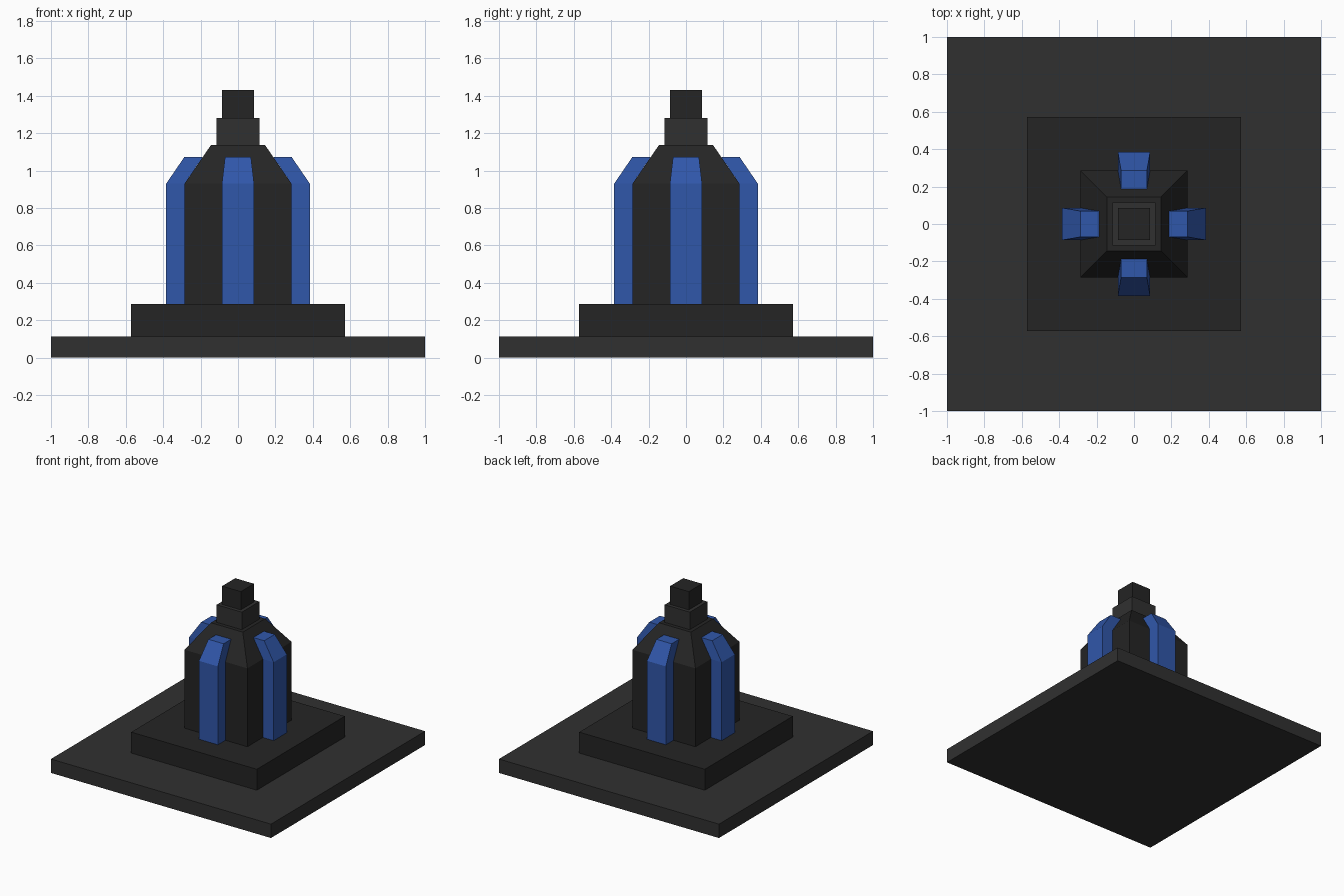
import bpy, bmesh
from math import pi
from mathutils import Matrix

if "Cube" in bpy.data.objects:
    bpy.data.objects.remove(bpy.data.objects["Cube"])


def material(name, color):
    mat = bpy.data.materials.new(name)
    mat.diffuse_color = (*color, 1)
    mat.use_nodes = True
    mat.node_tree.nodes["Principled BSDF"].inputs["Base Color"].default_value = mat.diffuse_color
    return mat


def loft(name, sections, mat, turn=0):
    """Stack rectangular sections (x0, x1, half_width_y, z) into a closed flat-faced solid."""
    bm = bmesh.new()
    rings = [[bm.verts.new(p) for p in ((x0, -w, z), (x1, -w, z), (x1, w, z), (x0, w, z))]
             for x0, x1, w, z in sections]
    for low, high in zip(rings, rings[1:]):
        for i in range(4):
            j = (i + 1) % 4
            bm.faces.new((low[i], low[j], high[j], high[i]))
    bm.faces.new(rings[0][::-1])
    bm.faces.new(rings[-1])
    bm.transform(Matrix.Rotation(turn, 4, 'Z'))
    bmesh.ops.recalc_face_normals(bm, faces=bm.faces)
    mesh = bpy.data.meshes.new(name)
    bm.to_mesh(mesh)
    bm.free()
    mesh.materials.append(mat)
    obj = bpy.data.objects.new(name, mesh)
    bpy.context.collection.objects.link(obj)
    return obj


def square_tier(name, mat, *levels):
    """Centred square solid from (half_width, z) levels."""
    return loft(name, [(-r, r, r, z) for r, z in levels], mat)


dark = material("dark_grey", (0.018, 0.018, 0.018))
grey = material("charcoal_grey", (0.03, 0.03, 0.03))
blue = material("blue", (0.03, 0.095, 0.40))

# Stepped base
square_tier("base_slab", grey, (1.0, 0.0), (1.0, 0.114))
square_tier("plinth", dark, (0.571, 0.114), (0.571, 0.286))

# Body with tapered shoulders, neck and cap
square_tier("body", dark, (0.286, 0.286), (0.286, 0.93), (0.145, 1.136))
square_tier("neck", grey, (0.114, 1.136), (0.114, 1.28))
square_tier("cap", dark, (0.085, 1.28), (0.085, 1.43))

# Blue ribs, one on each side, following the shoulder slope
rib = [(0.286, 0.384, 0.086, 0.286), (0.286, 0.384, 0.086, 0.93), (0.188, 0.286, 0.069, 1.074)]
for i, side in enumerate(("right", "back", "left", "front")):
    loft(f"{side}_rib", rib, blue, i * pi / 2)
